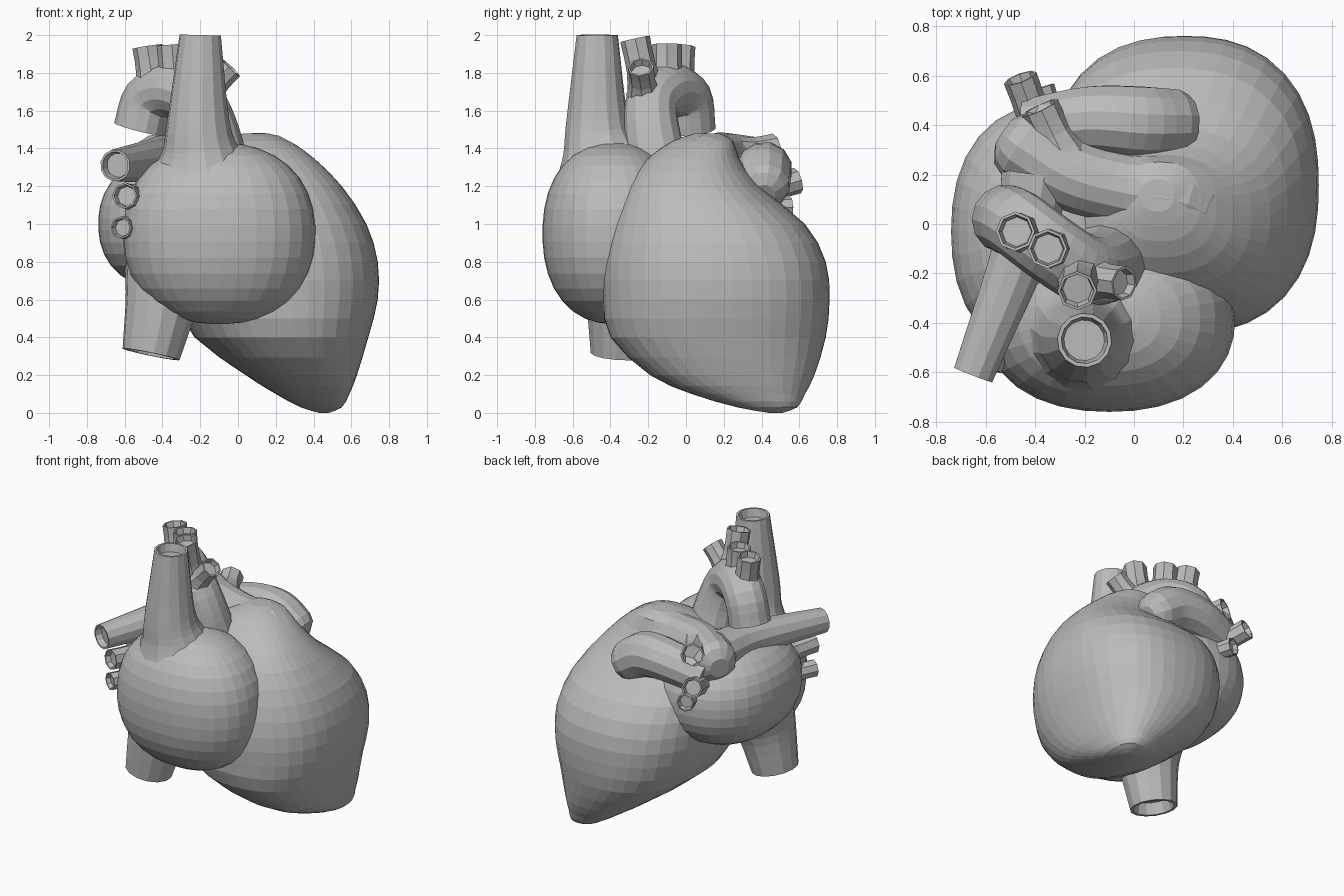
import bpy, bmesh, math
from mathutils import Vector

if "Cube" in bpy.data.objects:
    bpy.data.objects.remove(bpy.data.objects["Cube"])

grey = bpy.data.materials.new("tissue grey")
grey.use_nodes = True
grey.diffuse_color = (0.5, 0.5, 0.5, 1)
grey.node_tree.nodes["Principled BSDF"].inputs["Base Color"].default_value = (0.5, 0.5, 0.5, 1)


def skin(name, rings):
    """Bridge equal rings of points and close both ends."""
    bm = bmesh.new()
    loops = [[bm.verts.new(p) for p in ring] for ring in rings]
    count = len(loops[0])
    for lower, upper in zip(loops, loops[1:]):
        for i in range(count):
            j = (i + 1) % count
            bm.faces.new((lower[i], lower[j], upper[j], upper[i]))
    bm.faces.new(loops[0])
    bm.faces.new(loops[-1])
    bmesh.ops.recalc_face_normals(bm, faces=bm.faces)
    mesh = bpy.data.meshes.new(name)
    bm.to_mesh(mesh)
    bm.free()
    mesh.materials.append(grey)
    bpy.context.collection.objects.link(bpy.data.objects.new(name, mesh))


def spline(keys, steps):
    """Catmull-Rom curve through tuples of any length."""
    k = [Vector(p) for p in keys]
    k = [2 * k[0] - k[1]] + k + [2 * k[-1] - k[-2]]
    out = []
    for a, b, c, d in zip(k, k[1:], k[2:], k[3:]):
        for s in range(steps):
            t = s / steps
            out.append(b + ((c - a) * t + (2 * a - 5 * b + 4 * c - d) * t ** 2
                            + (3 * b - a - 3 * c + d) * t ** 3) / 2)
    return out + [k[-2]]


def rounded_section(centre, half_x, half_y, power, sides):
    """Level superellipse outline."""
    ring = []
    for i in range(sides):
        angle = math.tau * i / sides
        c, s = math.cos(angle), math.sin(angle)
        k = (abs(c) ** power + abs(s) ** power) ** (-1 / power)
        ring.append(Vector(centre) + Vector((k * c * half_x, k * s * half_y, 0)))
    return ring


def chamber(name, centre, radii, power, sides=32, rows=18):
    """Slightly boxy ellipsoid."""
    rings = []
    for i in range(rows):
        angle = math.pi * ((i + 0.3) / (rows - 0.4) - 0.5)
        c, s = math.cos(angle), math.sin(angle)
        k = (abs(c) ** power + abs(s) ** power) ** (-1 / power)
        level = Vector(centre) + Vector((0, 0, k * s * radii[2]))
        rings.append(rounded_section(level, k * c * radii[0], k * c * radii[1], power, sides))
    skin(name, rings)


def vessel(name, keys, sides=12, steps=4, hollow=True):
    """Tube through (x, y, z, radius) keys, with a hollow or rounded far end."""
    points = spline(keys, steps)
    places = [Vector(p[:3]) for p in points]
    axis = (places[1] - places[0]).normalized()
    side = axis.orthogonal().normalized()
    rings = []

    def add_ring(centre, radius):
        other = axis.cross(side)
        rings.append([centre + radius * (math.cos(a) * side + math.sin(a) * other)
                      for a in (math.tau * i / sides for i in range(sides))])

    for i, place in enumerate(places):
        heading = (places[min(i + 1, len(places) - 1)] - places[max(i - 1, 0)]).normalized()
        side = axis.rotation_difference(heading) @ side
        axis = heading
        add_ring(place, points[i][3])
    radius = points[-1][3]
    if hollow:
        add_ring(place, radius * 0.86)
        add_ring(place - axis * radius / 2, radius * 0.75)
    else:
        add_ring(place + axis * radius * 0.35, radius * 0.85)
        add_ring(place + axis * radius * 0.6, radius * 0.45)
    skin(name, rings)


def stub(name, start, end, radius):
    """Short branch, wider at its root."""
    vessel(name, [(*start, radius * 1.4), (*Vector(start).lerp(end, 0.5), radius),
                  (*end, radius)], sides=8, steps=2)


# Ventricles: sections as (z, x min, x max, y min, y max)
sections = [
    (0, 0.43, 0.48, 0.44, 0.51), (0.03, 0.33, 0.55, 0.27, 0.59),
    (0.1, 0.2, 0.59, 0.03, 0.63), (0.2, 0.04, 0.63, -0.19, 0.68),
    (0.4, -0.23, 0.69, -0.4, 0.74), (0.6, -0.33, 0.74, -0.44, 0.76),
    (0.8, -0.36, 0.74, -0.44, 0.74), (1, -0.35, 0.68, -0.4, 0.63),
    (1.2, -0.3, 0.55, -0.32, 0.39), (1.35, -0.2, 0.4, -0.2, 0.28),
    (1.44, -0.06, 0.27, -0.07, 0.25), (1.48, 0.03, 0.16, 0.05, 0.18)]
skin("ventricles", [
    rounded_section(((x0 + x1) / 2, (y0 + y1) / 2, z), (x1 - x0) / 2, (y1 - y0) / 2, 2.4, 40)
    for z, x0, x1, y0, y1 in spline(sections, 2)])

# Atria and the left ear-shaped flap
chamber("right_atrium", (-0.1, -0.38, 0.95), (0.51, 0.38, 0.48), 2.25)
chamber("left_atrium", (-0.31, -0.03, 1), (0.43, 0.52, 0.36), 2.3)
vessel("left_auricle", [(-0.42, 0.38, 1.22, 0.13), (-0.18, 0.42, 1.28, 0.14),
                        (0.02, 0.41, 1.28, 0.15), (0.16, 0.41, 1.2, 0.14)], hollow=False)

# Great veins, flared where they enter the atrium
vessel("upper_great_vein", [(-0.19, -0.42, 1.25, 0.3), (-0.2, -0.45, 1.38, 0.21),
                            (-0.21, -0.47, 1.55, 0.165), (-0.2, -0.47, 2, 0.11)], 14)
vessel("lower_great_vein", [(-0.35, -0.28, 0.8, 0.27), (-0.4, -0.33, 0.6, 0.2),
                            (-0.46, -0.35, 0.31, 0.155)], 14)

# Aorta: rises, arches backward and ends pointing down
vessel("aorta", [(-0.1, -0.14, 1.25, 0.17), (-0.14, -0.18, 1.48, 0.15),
                 (-0.21, -0.18, 1.64, 0.14), (-0.35, -0.09, 1.71, 0.14),
                 (-0.47, 0, 1.66, 0.14), (-0.52, 0.02, 1.5, 0.14)], 14)
stub("aorta_branch_rear", (-0.44, -0.04, 1.68), (-0.48, -0.03, 1.94), 0.08)
stub("aorta_branch_middle", (-0.33, -0.1, 1.7), (-0.35, -0.1, 1.95), 0.08)
stub("aorta_branch_front", (-0.22, -0.2, 1.66), (-0.23, -0.27, 1.98), 0.08)
stub("aorta_branch_side", (-0.18, -0.22, 1.68), (-0.04, -0.24, 1.83), 0.07)

# Pulmonary trunk crossing the top, with its two arms
vessel("pulmonary_trunk", [(0.26, 0.03, 1.2, 0.2), (0.16, 0.11, 1.31, 0.17),
                           (-0.04, 0.14, 1.33, 0.145), (-0.26, 0.2, 1.34, 0.145),
                           (-0.45, 0.32, 1.32, 0.15)], 14, hollow=False)
vessel("pulmonary_arm_front", [(-0.4, 0.2, 1.33, 0.14), (-0.45, -0.08, 1.33, 0.12),
                               (-0.65, -0.61, 1.31, 0.085)])
stub("pulmonary_arm_back", (-0.28, 0.26, 1.36), (-0.38, 0.47, 1.4), 0.08)

# Pulmonary veins at the front and the back of the left atrium
stub("front_upper_vein", (-0.5, -0.3, 1.13), (-0.6, -0.58, 1.15), 0.07)
stub("front_lower_vein", (-0.5, -0.3, 0.98), (-0.62, -0.56, 0.98), 0.06)
stub("back_upper_vein", (-0.36, 0.32, 1.15), (-0.46, 0.59, 1.23), 0.07)
stub("back_lower_vein", (-0.3, 0.3, 1.08), (-0.38, 0.55, 1.09), 0.06)
